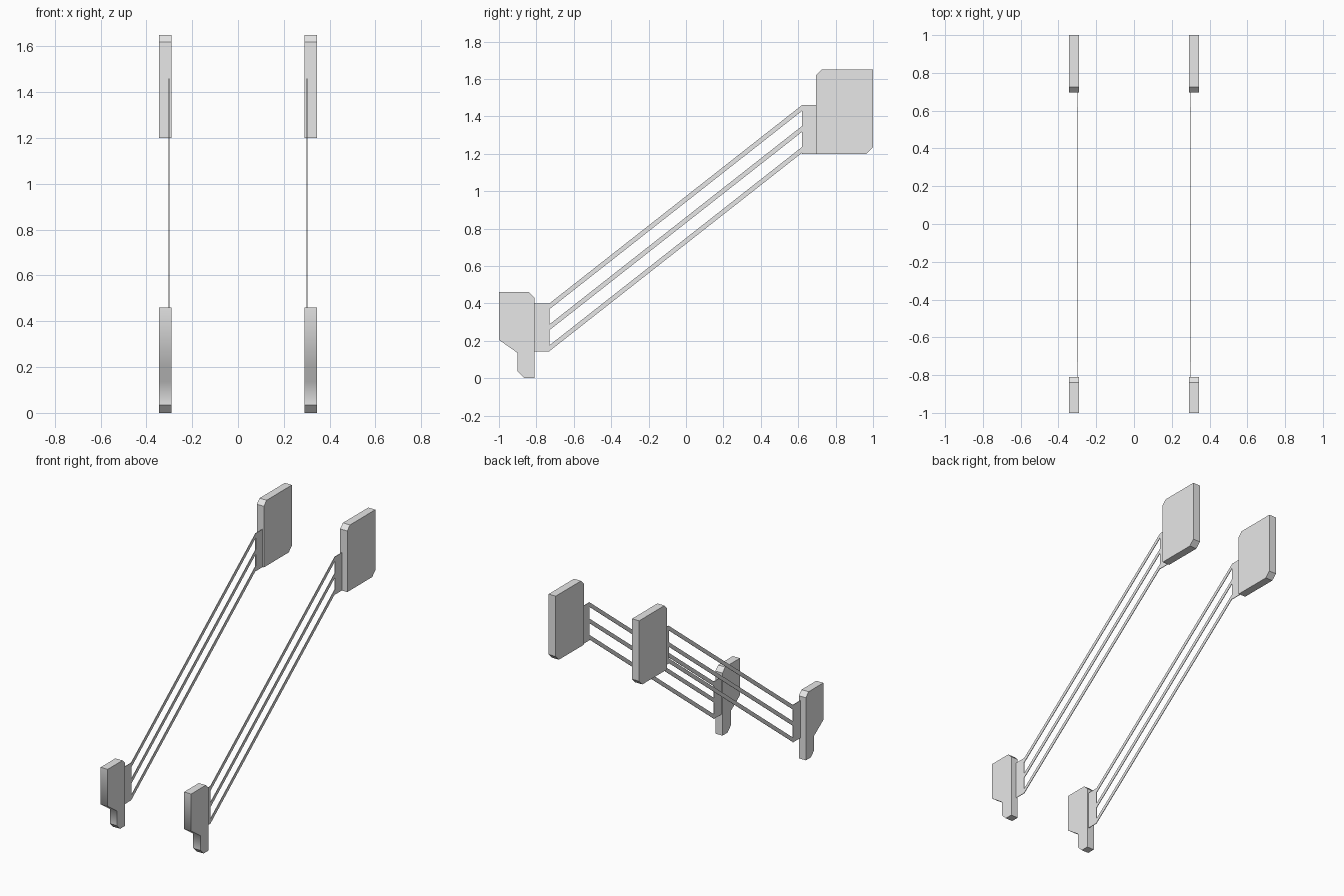
import bpy
import bmesh

cube = bpy.data.objects.get("Cube")
if cube:
    bpy.data.objects.remove(cube, do_unlink=True)

grey = bpy.data.materials.new("light_grey")
grey.use_nodes = True
grey.diffuse_color = (0.8, 0.8, 0.8, 1)
grey.node_tree.nodes["Principled BSDF"].inputs["Base Color"].default_value = (0.8, 0.8, 0.8, 1)


def extrude_profile(name, profile, x, width, soft_front=False):
    """Extrude a (y, z) outline along x, centred on x."""
    bm = bmesh.new()
    verts = [bm.verts.new((x - width / 2, y, z)) for y, z in profile]
    face = bm.faces.new(verts)
    moved = bmesh.ops.extrude_face_region(bm, geom=[face])["geom"]
    bmesh.ops.translate(bm, vec=(width, 0, 0),
                        verts=[v for v in moved if isinstance(v, bmesh.types.BMVert)])
    bmesh.ops.recalc_face_normals(bm, faces=bm.faces)
    bm.normal_update()
    if soft_front:
        # Blend the sloped step into the two upright front faces
        for f in bm.faces:
            f.smooth = f.normal.y < -0.3 and f.calc_center_median().z > 0.05
        for e in bm.edges:
            e.smooth = all(f.smooth for f in e.link_faces)
    mesh = bpy.data.meshes.new(name)
    bm.to_mesh(mesh)
    bm.free()
    mesh.materials.append(grey)
    obj = bpy.data.objects.new(name, mesh)
    bpy.context.collection.objects.link(obj)


def rectangle(y0, y1, z0, z1):
    return [(y0, z0), (y1, z0), (y1, z1), (y0, z1)]


BLOCK_X, BLOCK_W = 0.317, 0.054
RAIL_X, RAIL_W = 0.301, 0.004
RAIL_H = 0.031

upper_block = [(0.695, 1.2), (0.965, 1.2), (1, 1.235), (1, 1.65),
               (0.725, 1.65), (0.695, 1.62)]
lower_block = [(-1, 0.46), (-1, 0.205), (-0.9, 0.135), (-0.9, 0.035),
               (-0.865, 0), (-0.81, 0), (-0.81, 0.43), (-0.84, 0.46)]

for side, s in (("left", 1), ("right", -1)):
    # End blocks
    extrude_profile(side + "_upper_block", upper_block, s * BLOCK_X, BLOCK_W)
    extrude_profile(side + "_lower_block", lower_block, s * BLOCK_X, BLOCK_W, True)
    # Thin plates joining the rails to the blocks
    extrude_profile(side + "_upper_plate", rectangle(0.62, 0.697, 1.2, 1.46), s * RAIL_X, RAIL_W)
    extrude_profile(side + "_lower_plate", rectangle(-0.812, -0.73, 0.143, 0.4), s * RAIL_X, RAIL_W)
    # Three parallel sloping rails
    for i, name in enumerate(("bottom", "middle", "top")):
        low, high = 0.145 + i * 0.112, 1.205 + i * 0.112
        extrude_profile(f"{side}_{name}_rail",
                        [(-0.73, low), (0.62, high), (0.62, high + RAIL_H), (-0.73, low + RAIL_H)],
                        s * RAIL_X, RAIL_W)
